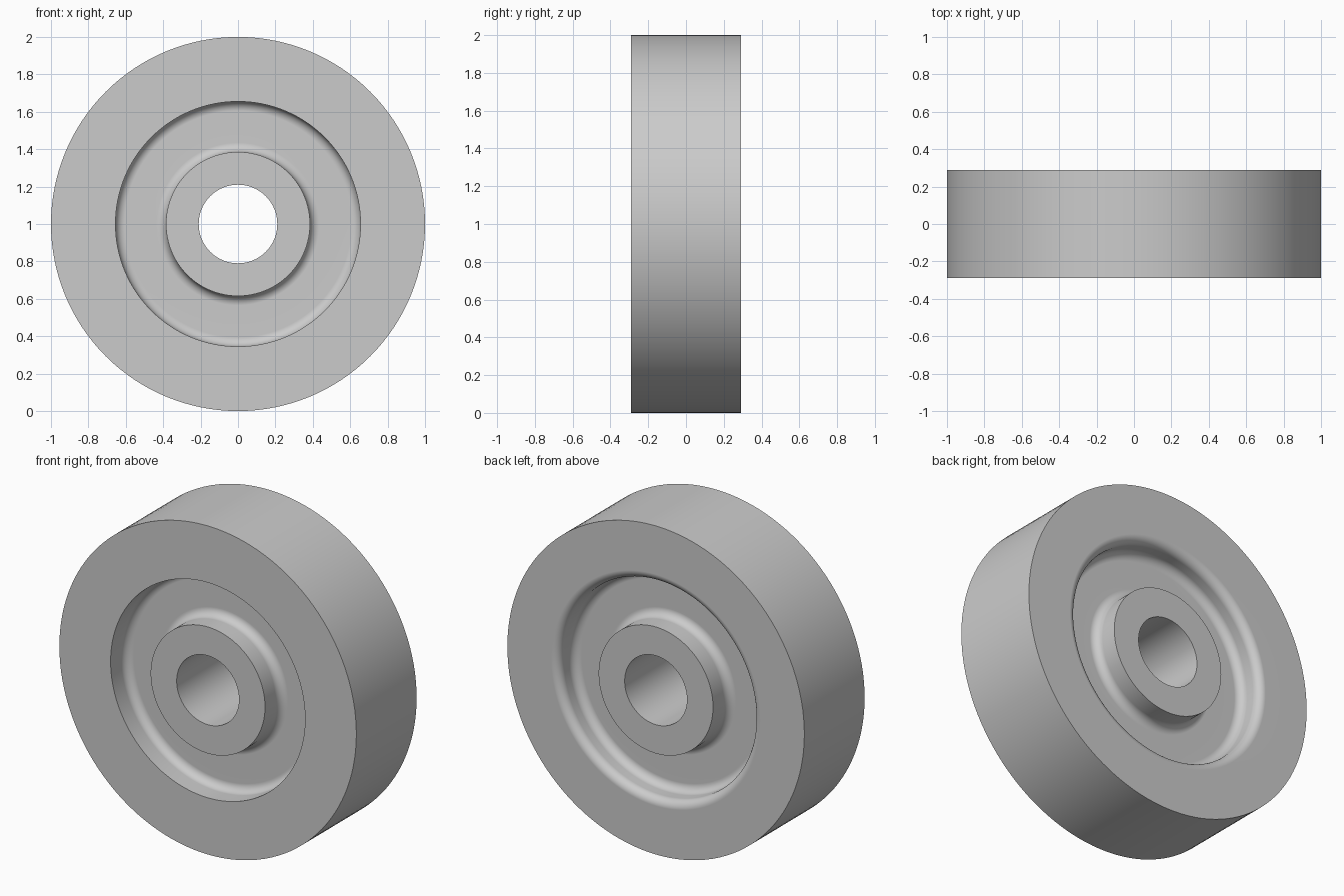
import bpy, bmesh, math
from mathutils import Vector, Matrix

if "Cube" in bpy.data.objects:
    bpy.data.objects.remove(bpy.data.objects["Cube"])

SEGMENTS = 128
HALF_WIDTH = 0.29
DEPTH = 0.15
FILLET = 0.05
BORE, HUB, RECESS, OUTER = 0.21, 0.385, 0.655, 1.0


def arc(radius, y, start, end, steps=8):
    """Quarter-round fillet points as (radius, y), angles in degrees."""
    angles = [math.radians(start + (end - start) * i / steps) for i in range(steps + 1)]
    return [(radius + FILLET * math.cos(a), y + FILLET * math.sin(a)) for a in angles]


def face_profile(rounded_lip):
    """One side of the wheel from bore to tread, facing +y."""
    floor = HALF_WIDTH - DEPTH + FILLET
    points = [(BORE, HALF_WIDTH), (HUB, HALF_WIDTH)]
    points += arc(HUB + FILLET, floor, 180, 270)
    points += arc(RECESS - FILLET, floor, 270, 360)
    if rounded_lip:
        points += arc(RECESS + FILLET, HALF_WIDTH - FILLET, 180, 90)
    else:
        points.append((RECESS, HALF_WIDTH))
    return points + [(OUTER, HALF_WIDTH)]


# Closed cross-section: rounded lip at the back, sharp lip at the front
back = face_profile(True)
front = [(r, -y) for r, y in reversed(face_profile(False))]
section = back + front

# Revolve the section about the axle
bm = bmesh.new()
verts = [bm.verts.new((r, y, 0)) for r, y in section]
edges = [bm.edges.new((v, verts[(i + 1) % len(verts)])) for i, v in enumerate(verts)]
bmesh.ops.spin(bm, geom=verts + edges, cent=(0, 0, 0), axis=(0, 1, 0),
               angle=math.tau, steps=SEGMENTS, use_merge=True)
bmesh.ops.remove_doubles(bm, verts=bm.verts, dist=0.0001)
bmesh.ops.recalc_face_normals(bm, faces=bm.faces)
bmesh.ops.translate(bm, verts=bm.verts, vec=(0, 0, OUTER))
mesh = bpy.data.meshes.new("roller_wheel")
bm.to_mesh(mesh)
bm.free()
wheel = bpy.data.objects.new("roller_wheel", mesh)
bpy.context.collection.objects.link(wheel)

# Plain grey finish
grey = bpy.data.materials.new("plain_grey")
grey.use_nodes = True
colour = (0.6, 0.6, 0.6, 1)
grey.diffuse_color = colour
grey.node_tree.nodes["Principled BSDF"].inputs["Base Color"].default_value = colour
mesh.materials.append(grey)

# Smooth rounds with crisp rims and flat faces
bpy.ops.object.select_all(action="DESELECT")
wheel.select_set(True)
bpy.context.view_layer.objects.active = wheel
bpy.ops.object.shade_smooth_by_angle(angle=math.radians(30))
normals = wheel.modifiers.new("flat_face_normals", "WEIGHTED_NORMAL")
normals.keep_sharp = True
